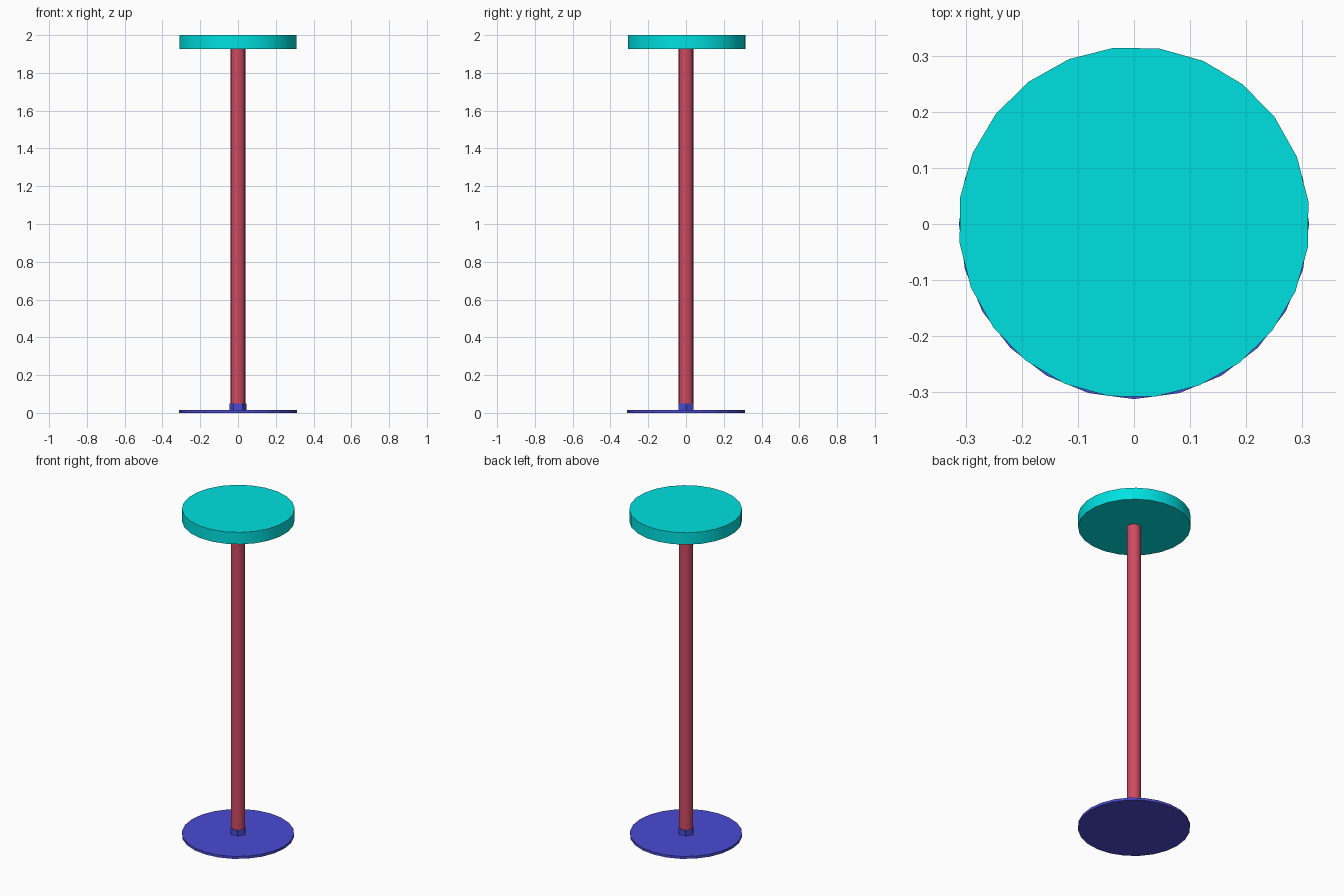
import bpy
import math

if "Cube" in bpy.data.objects:
    bpy.data.objects.remove(bpy.data.objects["Cube"])


def material(name, rgb):
    m = bpy.data.materials.new(name)
    m.diffuse_color = (*rgb, 1)
    m.use_nodes = True
    m.node_tree.nodes["Principled BSDF"].inputs["Base Color"].default_value = m.diffuse_color
    return m


def prism(name, sides, radius, z0, z1, mat, y=0.0, turn=0.0):
    """Upright prism between z0 and z1; turn = 0 puts a corner on the y axis."""
    bpy.ops.mesh.primitive_cylinder_add(
        vertices=sides, radius=radius, depth=z1 - z0,
        location=(0, y, (z0 + z1) / 2), rotation=(0, 0, math.radians(turn)))
    ob = bpy.context.object
    ob.name = name
    ob.data.materials.append(mat)
    return ob


blue = material("blue", (0.07, 0.07, 0.65))
red = material("red", (0.62, 0.07, 0.12))
cyan = material("cyan", (0.0, 0.75, 0.75))

# Floor plate and its six-sided collar
prism("base_plate", 24, 0.312, 0.0, 0.015, blue)
prism("base_collar", 6, 0.046, 0.015, 0.05, blue, turn=30)

# Post
post = prism("post", 16, 0.039, 0.05, 1.927, red)
bpy.ops.object.shade_smooth_by_angle(angle=math.radians(40))

# Round top
prism("table_top", 24, 0.313, 1.927, 2.0, cyan, y=0.003, turn=6.8)
bpy.ops.object.shade_smooth_by_angle(angle=math.radians(40))
